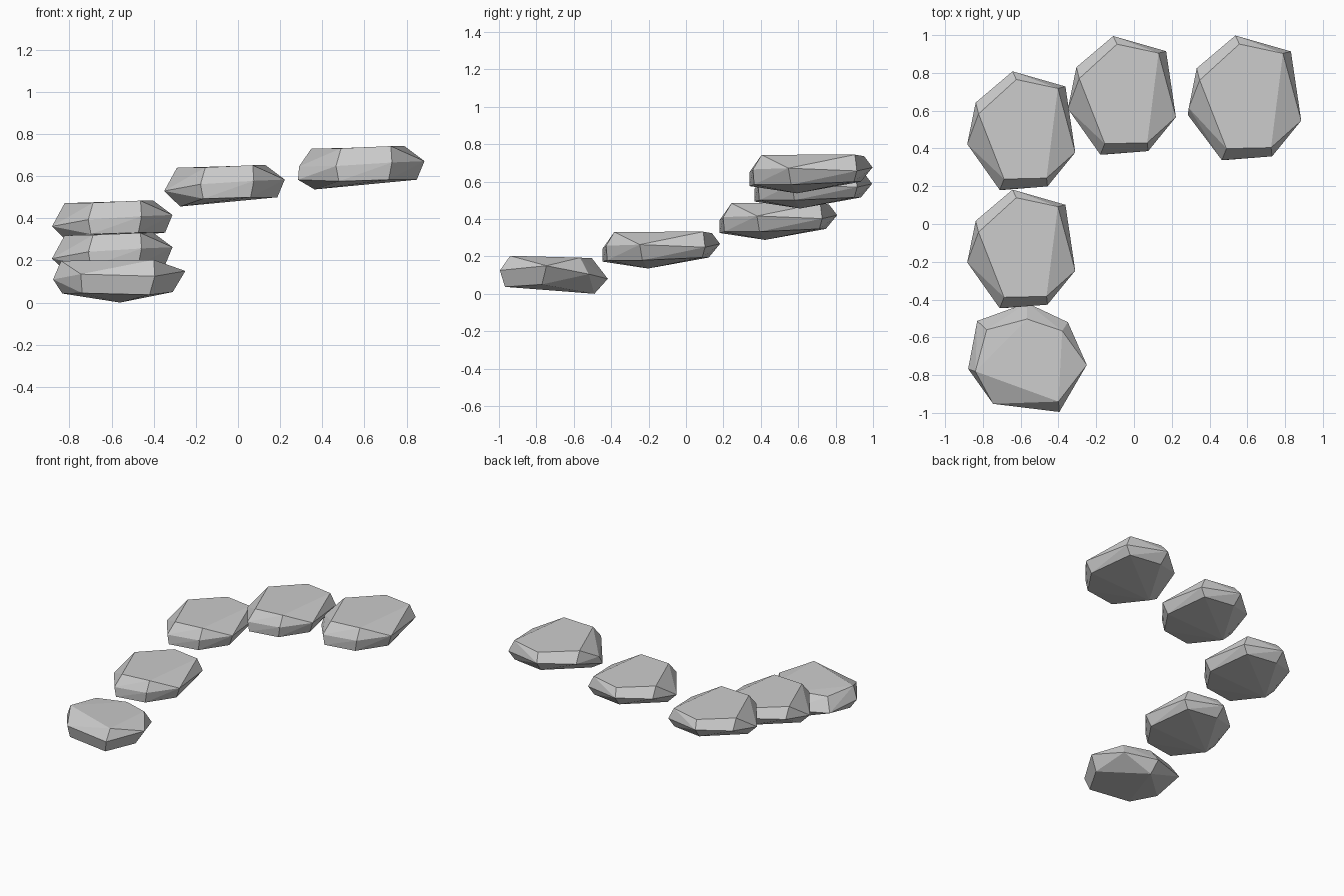
import bpy, bmesh, math
from mathutils import Vector

if "Cube" in bpy.data.objects:
    bpy.data.objects.remove(bpy.data.objects["Cube"])


def stone(name, pts, center, loc, scale=1.0):
    """Faceted stone: convex hull of a few ring points, nearly flat facets merged."""
    bm = bmesh.new()
    for p in pts:
        bm.verts.new((Vector(p) - center) * scale)
    res = bmesh.ops.convex_hull(bm, input=bm.verts[:])
    loose = [v for v in bm.verts if not v.link_faces]
    bmesh.ops.delete(bm, geom=loose, context='VERTS')
    bmesh.ops.dissolve_limit(bm, angle_limit=math.radians(3),
                             verts=bm.verts[:], edges=bm.edges[:])
    bmesh.ops.recalc_face_normals(bm, faces=bm.faces[:])
    me = bpy.data.meshes.new(name)
    bm.to_mesh(me)
    bm.free()
    ob = bpy.data.objects.new(name, me)
    ob.location = loc
    bpy.context.collection.objects.link(ob)
    return ob


# First, lowest stone: top, widest ring, underside
first = [
    (-.566, -.503, .19), (-.38, -.566, .193), (-.40, -.94, .203), (-.84, -.78, .198), (-.78, -.56, .185),
    (-.566, -.418, .08), (-.35, -.52, .105), (-.25, -.746, .15), (-.395, -.995, .125),
    (-.746, -.952, .135), (-.878, -.767, .11), (-.83, -.513, .09),
    (-.56, -.49, .0), (-.31, -.77, .05), (-.42, -.968, .037), (-.74, -.93, .045), (-.834, -.75, .043),
]
stone("stepping_stone_1", first, Vector((-.56, -.7, .1)), (-.56, -.7, .1))

# Repeated long stone
top = [(-.09, .952, .645), (.13, .905, .653), (.07, .43, .652), (-.155, .425, .642), (-.29, .77, .64)]
ring = [(-.11, .995, .588), (.17, .915, .57), (.222, .566, .584), (.075, .386, .578),
        (-.178, .367, .562), (-.305, .83, .57)]
low = [(-.165, .367, .493), (.06, .392, .5), (.187, .58, .5), (.13, .9, .515),
       (-.1, .935, .515), (-.275, .61, .456)]
left_tip = [(-.35, .61, .53)]
blunt_tip = [(-.35, .595, .5), (-.345, .63, .56)]
mid = Vector((-.064, .683, .555))

for i, off in enumerate([(-.533, -.813, -.321), (-.533, -.187, -.168), (0, 0, 0)]):
    stone(f"stepping_stone_{i + 2}", top + ring + low + left_tip, mid, mid + Vector(off))

# Last stone: slightly larger with a blunt left end
stone("stepping_stone_5", top + ring + low + blunt_tip, mid, (.585, .67, .641), 1.05)
